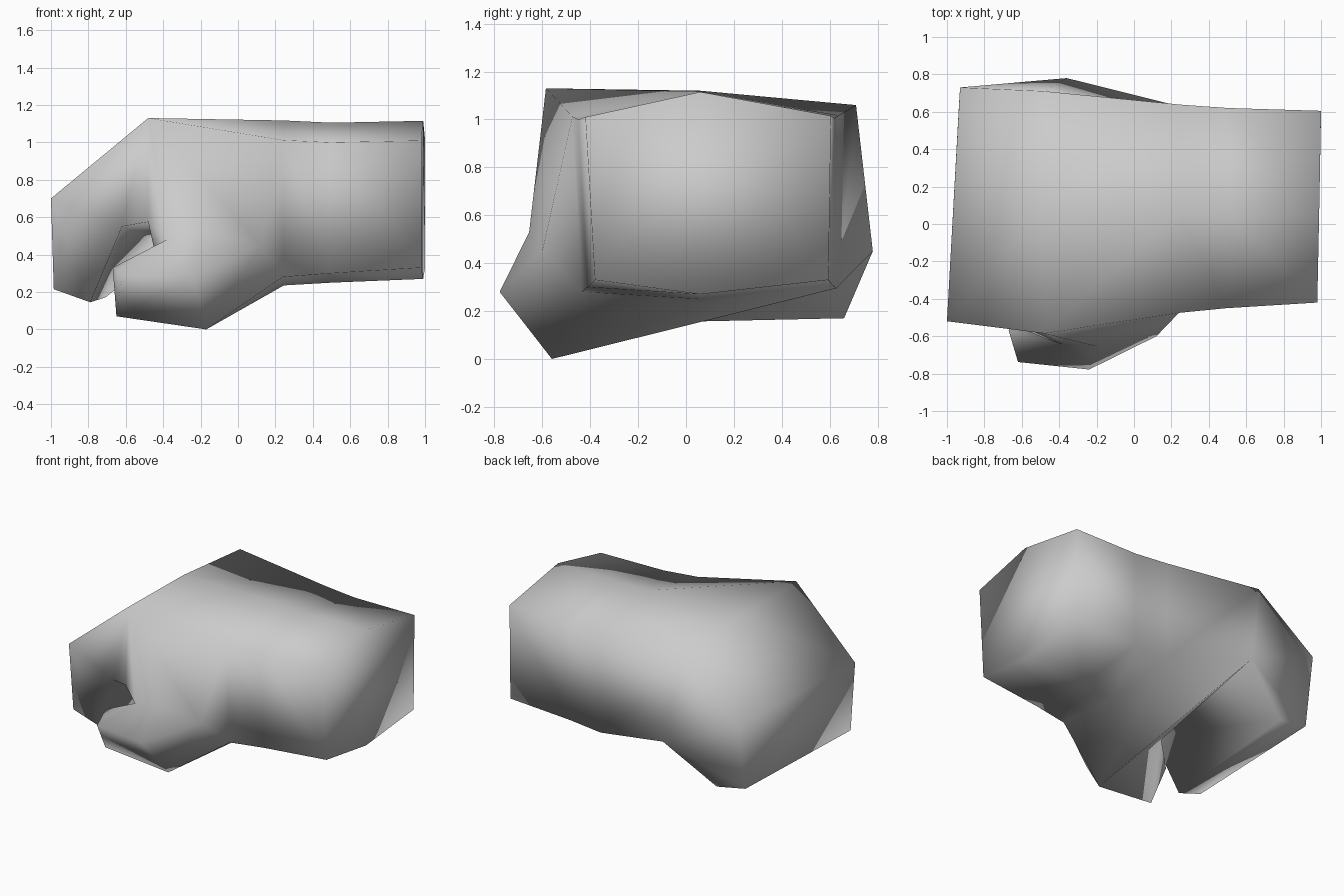
import bpy
import bmesh

cube = bpy.data.objects.get("Cube")
if cube:
    bpy.data.objects.remove(cube, do_unlink=True)

grey = bpy.data.materials.new("light_grey")
grey.use_nodes = True
colour = (0.6, 0.6, 0.6, 1)
grey.diffuse_color = colour
grey.node_tree.nodes["Principled BSDF"].inputs["Base Color"].default_value = colour

bm = bmesh.new()
points = {}


def point(name, x, y, z):
    points[name] = bm.verts.new((x, y, z))
    return points[name]


def skin(*faces):
    # Each argument lists the corner names of one face
    for corners in faces:
        bm.faces.new([points[name] for name in corners.split()])


def sleeve(name, x, slant, front, back, top, low, front_low):
    # Six-sided section of the forearm, narrower at the front bottom edge
    return [
        point(name + "_front_top", x - slant, front, top - 0.105),
        point(name + "_top", x, 0.06, top),
        point(name + "_back_top", x + slant, back, top - 0.1),
        point(name + "_back_low", x + slant, back - 0.01, low + 0.06),
        point(name + "_low", x, 0.06, low),
        point(name + "_front_low", x - slant, front + 0.04, front_low),
    ]


# Forearm: end cap and sleeve
cuff = sleeve("cuff", 0.99, 0.01, -0.42, 0.605, 1.115, 0.27, 0.33)
middle = sleeve("middle", 0.5, 0.005, -0.45, 0.62, 1.105, 0.25, 0.3)
wrist = sleeve("wrist", 0.245, 0.005, -0.475, 0.638, 1.117, 0.235, 0.28)
bm.faces.new(cuff)
for outer, inner in ((cuff, middle), (middle, wrist)):
    for i in range(len(outer)):
        j = (i + 1) % len(outer)
        bm.faces.new((outer[i], outer[j], inner[j], inner[i]))

# Knuckles and palm
point("knuckle_front", -0.48, -0.585, 1.13)
point("knuckle_mid", -0.48, 0.06, 1.12)
point("knuckle_back", -0.48, 0.71, 1.06)
point("heel", -0.36, 0.78, 0.45)
point("palm", -0.42, -0.22, 0.30)
point("crease", -0.48, -0.61, 0.575)

# Curled fingers, front and back edges
point("bend_front", -1.0, -0.52, 0.70)
point("bend_back", -0.93, 0.73, 0.70)
point("end_front", -0.985, -0.49, 0.215)
point("end_back", -0.935, 0.65, 0.21)
point("tip_front", -0.79, -0.48, 0.145)
point("tip_back", -0.71, 0.66, 0.17)
point("inner_front", -0.62, -0.55, 0.55)

# Thumb
point("thumb_root", 0.12, -0.60, 0.45)
point("thumb_top", -0.2, -0.655, 0.53)
point("thumb_joint", -0.24, -0.778, 0.28)
point("thumb_base", -0.17, -0.56, 0.0)
point("thumb_web", -0.38, -0.645, 0.48)
point("nail_top", -0.67, -0.57, 0.33)
point("nail_front", -0.62, -0.738, 0.29)
point("nail_low", -0.65, -0.60, 0.07)
point("nail_inner", -0.62, -0.41, 0.24)

# Back of the hand and its sides
skin(
    "knuckle_front wrist_front_top wrist_top knuckle_mid",
    "knuckle_mid wrist_top wrist_back_top knuckle_back",
    "knuckle_back wrist_back_top wrist_back_low",
    "knuckle_back wrist_back_low heel",
    "knuckle_front crease thumb_web thumb_top",
    "knuckle_front thumb_top thumb_root",
    "knuckle_front thumb_root wrist_front_top",
    "wrist_front_top thumb_root wrist_front_low",
)

# Finger outside, ends and inside
skin(
    "knuckle_front knuckle_mid bend_front",
    "knuckle_mid bend_back bend_front",
    "knuckle_mid knuckle_back bend_back",
    "knuckle_back heel bend_back",
    "heel tip_back end_back bend_back",
    "knuckle_front crease inner_front bend_front",
    "bend_front inner_front tip_front end_front",
    "bend_front end_front end_back bend_back",
    "end_front tip_front tip_back end_back",
    "inner_front tip_front tip_back heel",
    "crease inner_front heel",
)

# Palm underside
skin(
    "crease heel palm",
    "thumb_base palm heel",
    "thumb_base heel wrist_back_low",
    "thumb_base wrist_low wrist_back_low",
    "thumb_base wrist_front_low wrist_low",
)

# Thumb surfaces
skin(
    "thumb_root thumb_base wrist_front_low",
    "thumb_root thumb_joint thumb_base",
    "thumb_top thumb_joint thumb_root",
    "thumb_web thumb_joint thumb_top",
    "thumb_web nail_top nail_front thumb_joint",
    "thumb_joint nail_front nail_low thumb_base",
    "nail_top nail_low nail_front",
    "nail_top nail_inner nail_low",
    "nail_low nail_inner palm thumb_base",
    "nail_top thumb_web palm nail_inner",
    "thumb_web crease palm",
)

bmesh.ops.recalc_face_normals(bm, faces=bm.faces[:])
for face in bm.faces:
    face.smooth = True
mesh = bpy.data.meshes.new("fist")
bm.to_mesh(mesh)
bm.free()
mesh.materials.append(grey)
fist = bpy.data.objects.new("fist", mesh)
bpy.context.collection.objects.link(fist)
